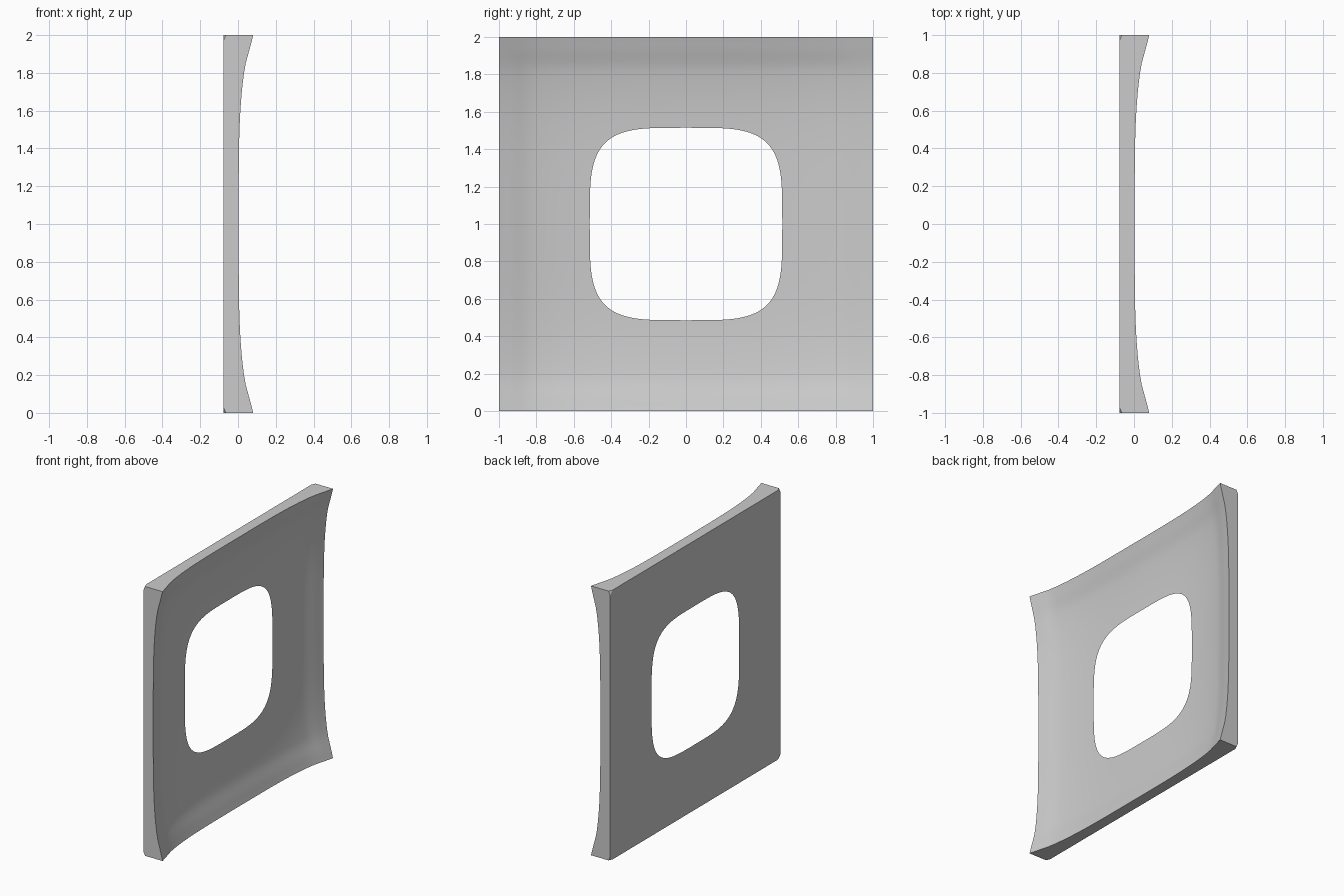
import bpy, bmesh, math
from mathutils import Vector

cube = bpy.data.objects.get("Cube")
if cube:
    bpy.data.objects.remove(cube, do_unlink=True)

BACK = -0.077      # plane of the flat back
SEGMENTS = 40      # points along each side of the square
RINGS = 24         # rings from the opening to the rim


def flare(t):
    """Rise of the dished face away from a centre line."""
    t = abs(t)
    k = min(max((t - 0.82) / 0.13, 0), 1)
    return 0.077 * t ** 4 + 0.009 * k * k * (3 - 2 * k)


def dish(y, z):
    a, b = flare(y), flare(z)
    return a + b - 1.2 * a * b - 0.0824


def opening_scale(y, z):
    """Fraction of the way to the rim where the dish meets the back."""
    low, high = 0.0, 1.0
    for _ in range(30):
        mid = (low + high) / 2
        if dish(y * mid, z * mid) < BACK:
            low = mid
        else:
            high = mid
    return high


# Square outline, walked side by side
rim = []
for side in range(4):
    for i in range(SEGMENTS):
        y, z = 1.0, -1 + 2 * i / SEGMENTS
        for _ in range(side):
            y, z = -z, y
        rim.append((y, z))

# Dished face from the opening out to the rim, then the side walls
bm = bmesh.new()
loops = []
for r in range(RINGS + 1):
    loop = []
    for y, z in rim:
        s = opening_scale(y, z)
        s += (1 - s) * r / RINGS
        x = BACK if r == 0 else dish(y * s, z * s)
        loop.append(bm.verts.new((x, y * s, z * s + 1)))
    loops.append(loop)
loops.append([bm.verts.new((BACK, y, z + 1)) for y, z in rim])
loops.append(loops[0])     # flat back returns to the thin opening edge

count = len(rim)
for inner, outer in zip(loops, loops[1:]):
    for i in range(count):
        j = (i + 1) % count
        bm.faces.new((inner[i], outer[i], outer[j], inner[j]))

# Small cuts on the four back corners
for sy in (-1, 1):
    for sz in (-1, 1):
        cut = bmesh.ops.bisect_plane(
            bm, geom=bm.verts[:] + bm.edges[:] + bm.faces[:],
            plane_co=Vector((BACK + 0.013, sy, 1 + sz)),
            plane_no=Vector((-1 / 0.013, sy / 0.03, sz / 0.03)),
            clear_outer=True)
        edges = [e for e in cut["geom_cut"] if isinstance(e, bmesh.types.BMEdge)]
        bmesh.ops.holes_fill(bm, edges=edges, sides=0)
bmesh.ops.recalc_face_normals(bm, faces=bm.faces[:])

mesh = bpy.data.meshes.new("dished_panel")
bm.to_mesh(mesh)
bm.free()
panel = bpy.data.objects.new("dished_panel", mesh)
bpy.context.collection.objects.link(panel)

# Plain grey finish
grey = bpy.data.materials.new("light_grey")
grey.use_nodes = True
grey.diffuse_color = (0.6, 0.6, 0.6, 1)
grey.node_tree.nodes["Principled BSDF"].inputs["Base Color"].default_value = (0.6, 0.6, 0.6, 1)
mesh.materials.append(grey)

bpy.ops.object.select_all(action="DESELECT")
panel.select_set(True)
bpy.context.view_layer.objects.active = panel
bpy.ops.object.shade_smooth_by_angle(angle=math.radians(30))
